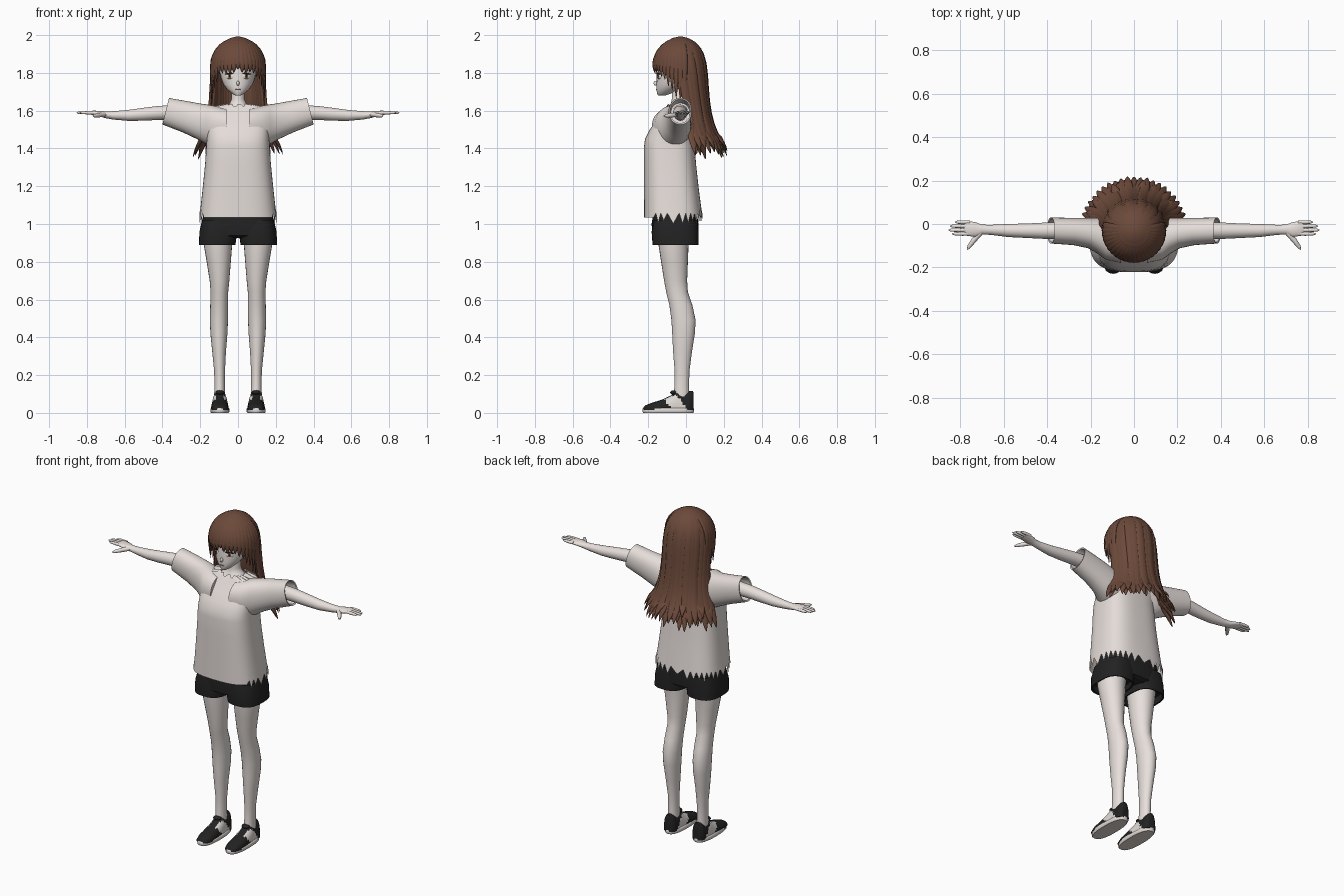
import bpy, bmesh, math, random
from mathutils import Vector, Matrix

random.seed(4)
if bpy.data.objects.get("Cube"):
    bpy.data.objects.remove(bpy.data.objects["Cube"])


def material(name, *rgb):
    m = bpy.data.materials.new(name)
    m.use_nodes = True
    m.diffuse_color = (*rgb, 1)
    bsdf = m.node_tree.nodes["Principled BSDF"]
    bsdf.inputs["Base Color"].default_value = (*rgb, 1)
    bsdf.inputs["Roughness"].default_value = 0.8
    return m


skin = material("skin", .80, .74, .71)
cloth = material("shirt_cloth", .78, .72, .69)
brown = material("hair_brown", .15, .068, .043)
black = material("black_cloth", .016, .016, .017)
white = material("shoe_white", .74, .69, .66)
eye_white = material("eye_white", .8, .78, .75)
amber = material("iris_amber", .3, .15, .04)
dark = material("lash_dark", .03, .015, .012)
pink = material("lip_pink", .45, .2, .18)


def ring(c, u, v, e=2, n=24):
    """Superellipse around c with half axes u and v."""
    def s(t):
        return math.copysign(abs(t) ** (2 / e), t)
    c, u, v = Vector(c), Vector(u), Vector(v)
    turns = [math.tau * i / n for i in range(n)]
    return [c + u * s(math.cos(a)) + v * s(math.sin(a)) for a in turns]


def level(z, x0, x1, y0, y1, e=2, n=24):
    """Horizontal ring that fills a rectangle."""
    return ring(((x0 + x1) / 2, (y0 + y1) / 2, z), ((x1 - x0) / 2, 0, 0), (0, (y1 - y0) / 2, 0), e, n)


def loft(bm, rings, start=True, end=True):
    rows = [[bm.verts.new(p) for p in r] for r in rings]
    n = len(rows[0])
    for a, b in zip(rows, rows[1:]):
        for i in range(n):
            j = (i + 1) % n
            bm.faces.new((a[i], a[j], b[j], b[i]))
    if start:
        bm.faces.new(rows[0])
    if end:
        bm.faces.new(rows[-1])


def tube(bm, points, radii, n=10):
    points = [Vector(p) for p in points]
    d = (points[-1] - points[0]).normalized()
    side = d.cross(Vector((0, 0, 1)))
    loft(bm, [ring(p, side * r, (0, 0, r), 2, n) for p, r in zip(points, radii)])


def finish(bm, name, *mats, mirror=False, subdiv=0, angle=50):
    bmesh.ops.recalc_face_normals(bm, faces=bm.faces[:])
    mesh = bpy.data.meshes.new(name)
    bm.to_mesh(mesh)
    bm.free()
    for m in mats:
        mesh.materials.append(m)
    for p in mesh.polygons:
        p.use_smooth = True
    mesh.set_sharp_from_angle(angle=math.radians(angle))
    ob = bpy.data.objects.new(name, mesh)
    bpy.context.scene.collection.objects.link(ob)
    if mirror:
        ob.modifiers.new("Mirror", "MIRROR").use_mirror_merge = False
    if subdiv:
        ob.modifiers.new("Subdivision", "SUBSURF").levels = subdiv
        ob.modifiers["Subdivision"].render_levels = subdiv
    return ob


def blob(name, loc, size, mat, turn=0, tilt=0, mirror=True):
    bm = bmesh.new()
    place = Matrix.Translation(loc) @ Matrix.Rotation(math.radians(turn), 4, "Z") \
        @ Matrix.Rotation(math.radians(tilt), 4, "Y") @ Matrix.Diagonal((*size, 1))
    bmesh.ops.create_uvsphere(bm, u_segments=16, v_segments=10, radius=1, matrix=place)
    return finish(bm, name, mat, mirror=mirror)


# Head and neck
bm = bmesh.new()
head = [(1.68, .014, -.148, -.11), (1.69, .032, -.153, -.08), (1.715, .06, -.157, -.03), (1.74, .078, -.157, .01),
        (1.77, .09, -.155, .04), (1.82, .1, -.155, .07), (1.89, .1, -.14, .07), (1.95, .06, -.09, .03)]
loft(bm, [level(z, -x, x, a, b) for z, x, a, b in head])
neck = [(1.72, .034, -.075, .005), (1.66, .035, -.075, .005), (1.635, .045, -.08, .01), (1.61, .09, -.1, .015)]
loft(bm, [level(z, -x, x, a, b) for z, x, a, b in neck])
finish(bm, "head_and_neck", skin)
blob("nose", (0, -.158, 1.745), (.008, .014, .013), skin, mirror=False)
blob("mouth", (0, -.157, 1.712), (.014, .003, .003), pink, mirror=False)

# Eyes
blob("eye", (.045, -.143, 1.782), (.023, .004, .014), eye_white, 30)
blob("iris", (.044, -.146, 1.782), (.010, .003, .013), amber, 28)
blob("pupil", (.044, -.148, 1.782), (.005, .003, .007), dark, 28)
blob("upper_lash", (.046, -.146, 1.796), (.026, .004, .004), dark, 30, 6)
blob("eyebrow", (.046, -.146, 1.822), (.024, .003, .003), brown, 28, -4)

# Hair: cap, then overlapping locks that hang from the crown
AXIS = Vector((0, -.03, 0))


def lock(bm, angle, path, width, squeeze=1.0):
    """Tapered flat lock; angle is measured from the back."""
    rings, last = [], len(path) - 1
    for k, (z, r) in enumerate(path):
        a = math.radians(angle) * (1 - (1 - squeeze) * min(1, k / 4))
        out, side = Vector((math.sin(a), math.cos(a), 0)), Vector((math.cos(a), -math.sin(a), 0))
        (z0, r0), (z1, r1) = path[max(k - 1, 0)], path[min(k + 1, last)]
        normal = (out * (z0 - z1) + Vector((0, 0, r1 - r0))).normalized()
        w = width * (.5 if k == 0 else .05 if k == last else .7 if k == last - 1 else 1)
        rings.append(ring(AXIS + out * r + Vector((0, 0, z)), side * w, normal * w * .42, 2, 8))
    loft(bm, rings)


bm = bmesh.new()
cap = [(1.85, .132), (1.89, .128), (1.93, .11), (1.965, .078), (1.985, .04), (1.992, .01)]
loft(bm, [ring(AXIS + Vector((0, 0, z)), (r, 0, 0), (0, r, 0)) for z, r in cap], start=False)
finish(bm, "hair_cap", brown)

bm = bmesh.new()
for layer, count in enumerate((21, 20)):
    for i in range(count):
        angle = -106 + 212 * (i + .5 * layer) / 20
        tip = 1.335 + random.uniform(0, .06) + .03 * layer
        inset = .014 * layer + random.uniform(0, .006)
        path = [(1.985, .03), (1.945, .1), (1.86, .136), (1.72, .142), (1.58, .155),
                (1.47, .192), (tip + .05, .235), (tip, .253)]
        lock(bm, angle, [(z, r - inset) for z, r in path], .027, .68)
finish(bm, "back_hair", brown, subdiv=1, angle=180)

bm = bmesh.new()
for i in range(23):
    b = -99 + 9 * i
    drop = max(0, abs(b) - 38) * .0034
    tip = 1.805 - drop + random.uniform(-.015, .015)
    path = [(1.985, .03), (1.95, .1), (1.89, .134), (1.85, .142), ((1.85 + tip) / 2, .144), (tip, .138)]
    lock(bm, 180 + b, path, .019)
finish(bm, "fringe_and_side_locks", brown, subdiv=1, angle=180)

# Shirt body with ragged hem and neckline
bm = bmesh.new()
body = [(1.035, .205, -.222, .087), (1.09, .198, -.222, .08), (1.2, .186, -.222, .066), (1.32, .174, -.222, .053),
        (1.41, .168, -.222, .046), (1.45, .165, -.217, .04), (1.5, .165, -.192, .035), (1.55, .168, -.156, .03),
        (1.595, .165, -.122, .028), (1.622, .14, -.105, .025), (1.63, .07, -.093, .018)]
rings = [level(z, -x, x, a, b, 2.9, 64) for z, x, a, b in body]
for i, p in enumerate(rings[0]):
    if p.y > -.16:
        p.z += .022 if i % 2 else random.uniform(-.035, -.015)
for i, p in enumerate(rings[-1]):
    p.z += .006 if i % 4 < 2 else -.012
    p.y -= 0 if i % 4 < 2 else .012 * (p.y < -.04)
loft(bm, rings, start=False, end=False)
finish(bm, "shirt_body", cloth, angle=70)

# Sleeves, with the cuff turned inward
bm = bmesh.new()
sleeve = [(.06, -.18, .02, 1.43, 1.61), (.13, -.165, .028, 1.41, 1.627), (.17, -.135, .028, 1.425, 1.633),
          (.21, -.112, .028, 1.45, 1.638), (.28, -.097, .028, 1.485, 1.65), (.383, -.09, .03, 1.527, 1.667),
          (.38, -.083, .023, 1.535, 1.66), (.3, -.08, .02, 1.53, 1.64)]
rings = []
for x, y0, y1, z0, z1 in sleeve:
    h = (z1 - z0) / 2
    lean = -.25 * h * min(1, max(0, x - .13) * 4)
    rings.append(ring((x, (y0 + y1) / 2, z0 + h), (0, (y1 - y0) / 2, 0), (lean, 0, h), 2.2, 32))
loft(bm, rings)
finish(bm, "sleeve", cloth, mirror=True)

# Arms and hands
bm = bmesh.new()
arm = [(.29, -.07, .01, 1.592, .04), (.42, -.068, .006, 1.588, .037), (.5, -.064, .002, 1.581, .034),
       (.58, -.06, 0, 1.575, .029), (.66, -.05, -.004, 1.575, .022), (.7, -.048, -.003, 1.578, .018),
       (.73, -.06, .008, 1.584, .015), (.77, -.054, .015, 1.588, .012), (.782, -.048, .01, 1.588, .007)]
loft(bm, [ring((x, (a + b) / 2, z), (0, (b - a) / 2, 0), (0, 0, h)) for x, a, b, z, h in arm])
for y, tip in ((.008, .825), (-.01, .848), (-.028, .855), (-.045, .838)):
    xs = (.755, .79, tip - .012, tip)
    tube(bm, [(x, y + (x - .755) * (y + .02) * 6 * .05, 1.589) for x in xs], (.008, .009, .007, .002))
tube(bm, [(.708, -.04, 1.58), (.738, -.075, 1.576), (.76, -.105, 1.573), (.768, -.118, 1.572)],
     (.013, .012, .009, .002))
finish(bm, "arm_and_hand", skin, mirror=True)

# Shorts
bm = bmesh.new()
loft(bm, [level(z, -x, x, a, b, 2.6, 40) for z, x, a, b in
          ((1.08, .175, -.17, .055), (1.0, .195, -.182, .066), (.94, .195, -.178, .064), (.925, .15, -.13, .04))])
finish(bm, "shorts_hips", black)
bm = bmesh.new()
loft(bm, [level(z, x, w, a, b, 2.7, 32) for z, x, w, a, b in
          ((1.02, .01, .19, -.17, .06), (.96, .003, .204, -.182, .067), (.89, .014, .207, -.177, .067),
           (.892, .022, .199, -.168, .058), (.93, .025, .195, -.165, .055))])
finish(bm, "shorts_leg", black, mirror=True)

# Legs
bm = bmesh.new()
leg = [(1.0, .025, .185, -.15, .03), (.9, .03, .183, -.147, .014), (.8, .038, .166, -.132, .01),
       (.7, .046, .15, -.116, .006), (.64, .052, .145, -.105, .01), (.57, .052, .147, -.088, .034),
       (.49, .053, .149, -.077, .051), (.42, .056, .146, -.073, .047), (.32, .064, .136, -.068, .031),
       (.22, .069, .126, -.06, .018), (.14, .069, .125, -.061, .016), (.06, .066, .127, -.07, .02)]
loft(bm, [level(*r) for r in leg])
finish(bm, "leg", skin, mirror=True)

# Shoes: sole, then an upper with a pale side panel
bm = bmesh.new()
loft(bm, [level(z, .046 + d, .146 - d, -.23 + d, .042 - d, 2.5, 32)
          for z, d in ((0, .004), (.005, 0), (.022, 0), (.026, .004))])
finish(bm, "shoe_sole", white, mirror=True)

bm = bmesh.new()
upper = [(-.226, .018, .028), (-.215, .034, .04), (-.18, .045, .054), (-.13, .047, .069), (-.08, .045, .092),
         (-.045, .042, .117), (-.01, .04, .106), (.02, .038, .117), (.036, .028, .117), (.042, .015, .1)]
rings = []
for a, b in zip(upper, upper[1:]):
    for k in range(4):
        y, w, h = Vector(a).lerp(Vector(b), k / 4)
        rings.append(ring((.096, y, .018), (w, 0, 0), (0, 0, h - .018), 2.4, 32))
for p in (p for r in rings for p in r):
    p.z = max(p.z, .016)
loft(bm, rings)
for f in bm.faces:
    c = f.calc_center_median()
    if -.105 < c.y + (c.z - .06) * .7 < -.025 and c.z < .09 and abs(c.x - .096) > .022:
        f.material_index = 1
finish(bm, "shoe_upper", black, white, mirror=True)
blob("shoe_tongue", (.096, -.062, .108), (.024, .022, .012), black, 0, 0)
